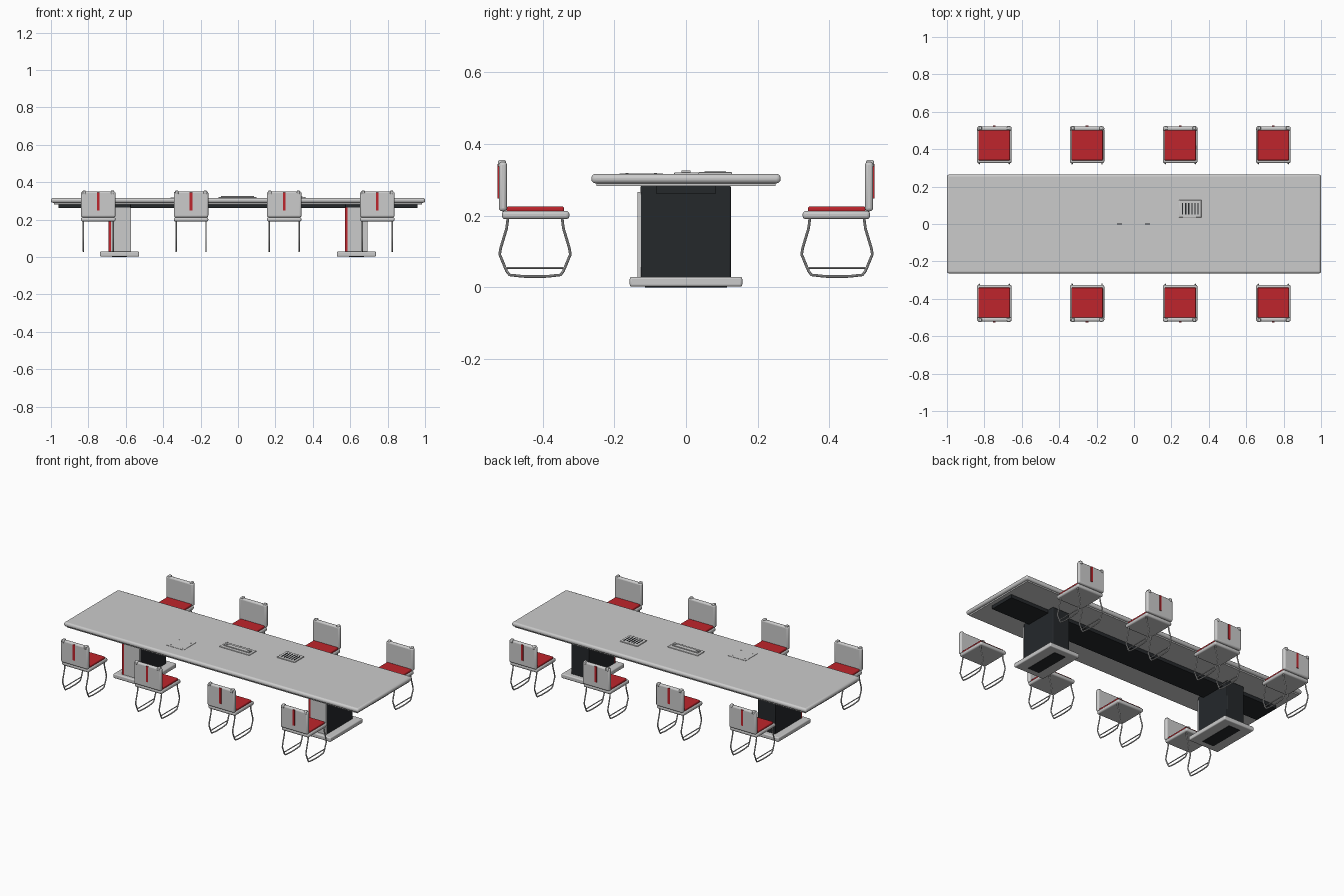
import bpy, math
from mathutils import Matrix

if "Cube" in bpy.data.objects:
    bpy.data.objects.remove(bpy.data.objects["Cube"])


def mat(name, col):
    m = bpy.data.materials.new(name)
    m.diffuse_color = (*col, 1)
    m.use_nodes = True
    m.node_tree.nodes["Principled BSDF"].inputs["Base Color"].default_value = m.diffuse_color
    return m


RED = mat("red_fabric", (0.52, 0.018, 0.025))
DARK = mat("dark_panel", (0.018, 0.021, 0.024))


def finish(ob, name, material):
    ob.name = name
    if material:
        ob.data.materials.append(material)
    return ob


def box(name, x, y, z, material=None, bevel=0, segs=3):
    """Box given by (min, max) ranges, optionally with rounded edges."""
    bpy.ops.mesh.primitive_cube_add(size=1)
    ob = bpy.context.object
    size = [r[1] - r[0] for r in (x, y, z)]
    mid = [(r[1] + r[0]) / 2 for r in (x, y, z)]
    ob.data.transform(Matrix.Translation(mid) @ Matrix.Diagonal((*size, 1)))
    if bevel:
        b = ob.modifiers.new("round", 'BEVEL')
        b.width, b.segments = bevel, segs
        bpy.ops.object.shade_smooth_by_angle(angle=math.radians(35))
    return finish(ob, name, material)


def tube(name, pts, radius, smooth=True):
    """Round tube along a path, turned into a mesh."""
    cu = bpy.data.curves.new(name, 'CURVE')
    cu.dimensions = '3D'
    cu.bevel_depth, cu.bevel_resolution = radius, 2
    cu.use_fill_caps = True
    if smooth:
        cu.resolution_u = 4
        sp = cu.splines.new('NURBS')
        sp.order_u, sp.use_endpoint_u = 3, True
    else:
        sp = cu.splines.new('POLY')
    sp.points.add(len(pts) - 1)
    for p, c in zip(sp.points, pts):
        p.co = (*c, 1)
    ob = bpy.data.objects.new(name, cu)
    bpy.context.collection.objects.link(ob)
    bpy.ops.object.select_all(action='DESELECT')
    ob.select_set(True)
    bpy.context.view_layer.objects.active = ob
    bpy.ops.object.convert(target='MESH')
    ob = bpy.context.object
    bpy.ops.object.shade_smooth_by_angle(angle=math.radians(40))
    ob.name = name
    return ob


# Table top, under-panel and central beam
box("table_top", (-1, 1), (-0.264, 0.264), (0.29, 0.316), None, 0.011)
box("under_panel", (-0.985, 0.985), (-0.25, 0.25), (0.282, 0.291))
box("cable_beam", (-0.96, 0.96), (-0.083, 0.083), (0.261, 0.283), DARK)

# Pedestals with grey front panel, red trim and base slab
for side, cx in (("left", -0.633), ("right", 0.633)):
    box(side + "_pedestal", (cx - 0.06, cx + 0.06), (-0.127, 0.125), (0.025, 0.283), DARK, 0.004, 2)
    box(side + "_pedestal_front", (cx - 0.047, cx + 0.06), (-0.135, -0.126), (0.025, 0.266))
    box(side + "_pedestal_trim", (cx - 0.06, cx - 0.047), (-0.135, -0.126), (0.025, 0.266), RED)
    box(side + "_base", (cx - 0.105, cx + 0.105), (-0.157, 0.157), (0.002, 0.029), None, 0.006)
    box(side + "_base_underside", (cx - 0.04, cx + 0.04), (-0.115, 0.115), (0, 0.004), DARK)

# Console in the middle of the table
box("console", (-0.105, 0.1), (-0.033, 0.036), (0.314, 0.320), None, 0.002, 2)
box("console_recess", (-0.09, 0.085), (-0.013, 0.013), (0.319, 0.325))
for s in (-1, 1):
    box("console_slot", (s * 0.075 - 0.015, s * 0.075 + 0.01), (-0.002, 0.002), (0.324, 0.3256), DARK)

# Vented outlet plate
box("vent_plate", (0.24, 0.36), (0.035, 0.128), (0.314, 0.321), None, 0.002, 2)
for i in range(6):
    x = 0.26 + i * 0.0165
    box("vent_slot", (x - 0.003, x + 0.003), (0.052, 0.111), (0.320, 0.3225), DARK)

# Flush cover plate with corner screws
box("cover_plate", (-0.36, -0.24), (-0.185, -0.064), (0.312, 0.3175))
for sx in (-1, 1):
    for sy in (-1, 1):
        x, y = -0.3 + sx * 0.04, -0.125 + sy * 0.04
        box("cover_screw", (x - 0.004, x + 0.004), (y - 0.004, y + 0.004), (0.317, 0.3185))


def chair_parts():
    """One chair at x = 0 on the front side of the table."""
    parts = [
        box("seat", (-0.092, 0.092), (-0.513, -0.325), (0.19, 0.213), None, 0.009),
        box("cushion", (-0.084, 0.084), (-0.501, -0.34), (0.205, 0.225), RED, 0.005),
        box("backrest", (-0.092, 0.092), (-0.522, -0.499), (0.212, 0.350), None, 0.009),
        box("back_stripe", (-0.007, 0.007), (-0.5255, -0.515), (0.248, 0.344), RED),
    ]
    for s in (-1, 1):
        x = s * 0.076
        parts.append(box("back_cap", (x - 0.009, x + 0.009), (-0.524, -0.502), (0.335, 0.355), None, 0.004, 2))
        x = s * 0.08
        # Looped leg: half profile mirrored about the seat centre
        half = [(0.075, 0.198), (0.079, 0.165), (0.1, 0.095), (0.075, 0.035), (0.03, 0.03)]
        prof = half + [(-a, z) for a, z in reversed(half)]
        parts.append(tube("leg_loop", [(x, -0.421 + a, z) for a, z in prof], 0.0038))
        parts.append(tube("leg_bar", [(x, -0.503, 0.054), (x, -0.334, 0.054)], 0.003, False))
    return parts


# Four chairs on each long side, sharing the first chair's meshes
source = chair_parts()
spots = [(x, turn) for turn in (0, math.pi) for x in (-0.747, -0.251, 0.247, 0.745)]
for x, turn in spots[1:]:
    for ob in source:
        c = ob.copy()
        c.matrix_world = Matrix.Translation((x, 0, 0)) @ Matrix.Rotation(turn, 4, 'Z')
        bpy.context.collection.objects.link(c)
for ob in source:
    ob.location.x = spots[0][0]
